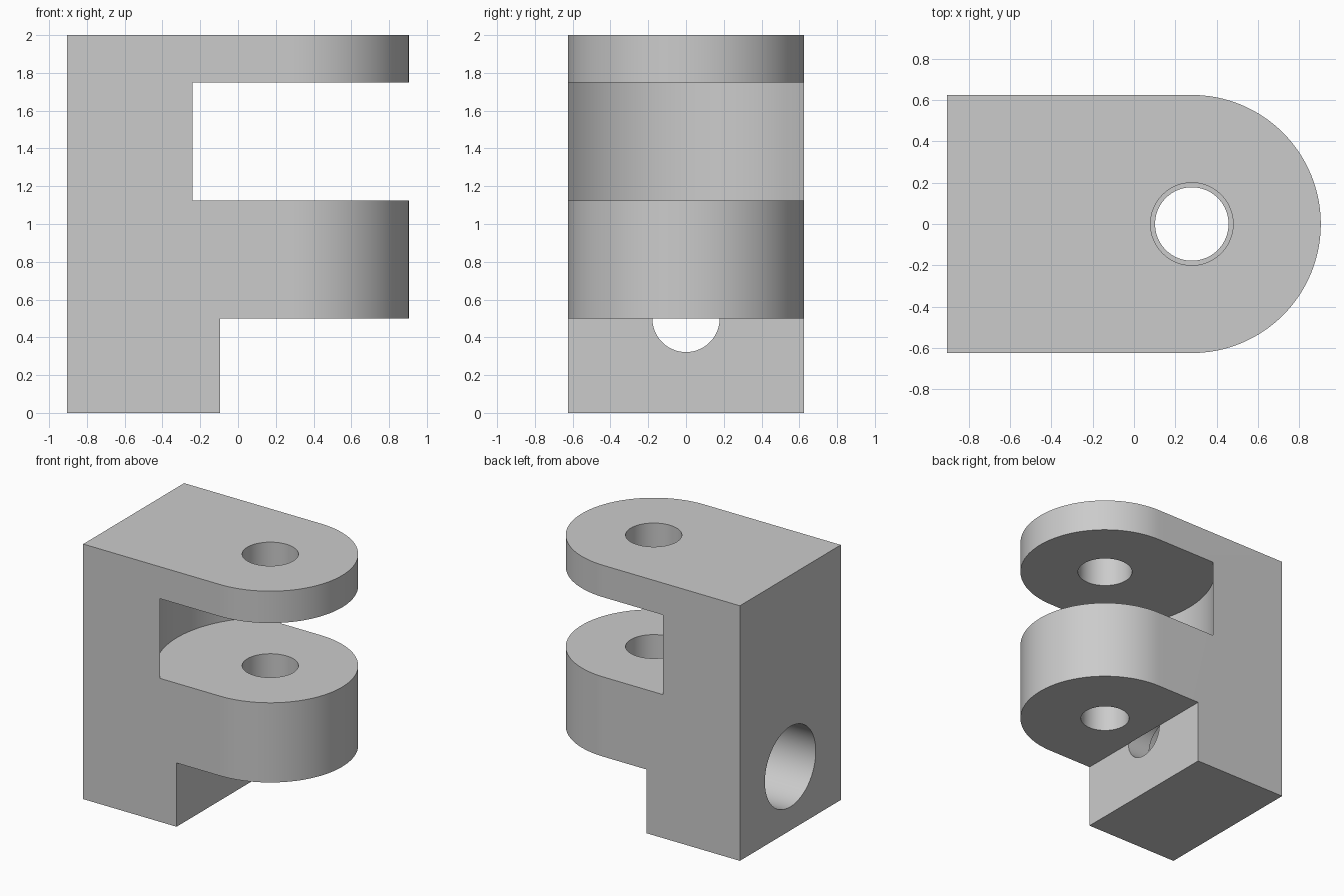
import bpy, bmesh, math
from mathutils import Matrix, Vector

cube = bpy.data.objects.get("Cube")
if cube:
    bpy.data.objects.remove(cube, do_unlink=True)

HALF_W = 0.625          # half width, also the radius of the rounded end
BACK = -0.905           # flat back face
PIN_X = 0.28            # axis of the pin holes and rounded end
STEP_X = -0.095         # wall under the lower lug
BORE_Z = 0.5            # axis of the horizontal bore


def add_object(name, bm):
    bmesh.ops.recalc_face_normals(bm, faces=bm.faces)
    mesh = bpy.data.meshes.new(name)
    bm.to_mesh(mesh)
    bm.free()
    obj = bpy.data.objects.new(name, mesh)
    bpy.context.collection.objects.link(obj)
    return obj


def cylinder(name, start, end, radius, sides=96):
    a, b = Vector(start), Vector(end)
    turn = (b - a).to_track_quat('Z', 'Y').to_matrix().to_4x4()
    bm = bmesh.new()
    bmesh.ops.create_cone(bm, cap_ends=True, segments=sides, radius1=radius,
                          radius2=radius, depth=(b - a).length,
                          matrix=Matrix.Translation((a + b) / 2) @ turn)
    return add_object(name, bm)


def box(name, low, high):
    a, b = Vector(low), Vector(high)
    bm = bmesh.new()
    bmesh.ops.create_cube(bm, size=1, matrix=Matrix.Translation((a + b) / 2)
                          @ Matrix.Diagonal((*(b - a), 1)))
    return add_object(name, bm)


# Body: straight block with a rounded end, extruded to full height
outline = [(BACK, HALF_W), (BACK, -HALF_W)]
for i in range(65):
    a = math.pi * (i / 64 - 0.5)
    outline.append((PIN_X + HALF_W * math.cos(a), HALF_W * math.sin(a)))
bm = bmesh.new()
base = bm.faces.new([bm.verts.new((x, y, 0)) for x, y in outline])
top = bmesh.ops.extrude_face_region(bm, geom=[base])["geom"]
bmesh.ops.translate(bm, vec=(0, 0, 2),
                    verts=[v for v in top if isinstance(v, bmesh.types.BMVert)])
body = add_object("clevis_body", bm)


def upright(name, z0, z1, radius, sides=96):
    return cylinder(name, (PIN_X, 0, z0), (PIN_X, 0, z1), radius, sides)


def bore(name, x0, x1, radius):
    return cylinder(name, (x0, 0, BORE_Z), (x1, 0, BORE_Z), radius)


cutters = [
    # Space under the lower lug, and the slot with its concave wall
    box("lower_step", (STEP_X, -1, -1), (2, 1, 0.5)),
    upright("slot", 1.125, 1.75, 0.813, 160),
    # Stepped pin hole
    upright("pin_hole", 0.81, 2.2, 0.2),
    upright("pin_hole_end", 0.3, 0.9, 0.178),
    # Counterbored hole from the back
    bore("counterbore", BACK - 0.2, -0.295, 0.315),
    bore("bolt_hole", -0.4, STEP_X + 0.001, 0.178),
]

bpy.ops.object.select_all(action='DESELECT')
bpy.context.view_layer.objects.active = body
body.select_set(True)
for cutter in cutters:
    cutter.hide_render = True
    mod = body.modifiers.new(cutter.name, 'BOOLEAN')
    mod.operation = 'DIFFERENCE'
    mod.solver = 'EXACT'
    mod.object = cutter
    bpy.ops.object.modifier_apply(modifier=mod.name)
    bpy.data.objects.remove(cutter, do_unlink=True)

# Single plain grey
grey = bpy.data.materials.new("plain_grey")
grey.use_nodes = True
colour = (0.6, 0.6, 0.6, 1)
grey.diffuse_color = colour
grey.node_tree.nodes["Principled BSDF"].inputs["Base Color"].default_value = colour
body.data.materials.clear()
body.data.materials.append(grey)
bpy.ops.object.shade_smooth_by_angle(angle=math.radians(30))
